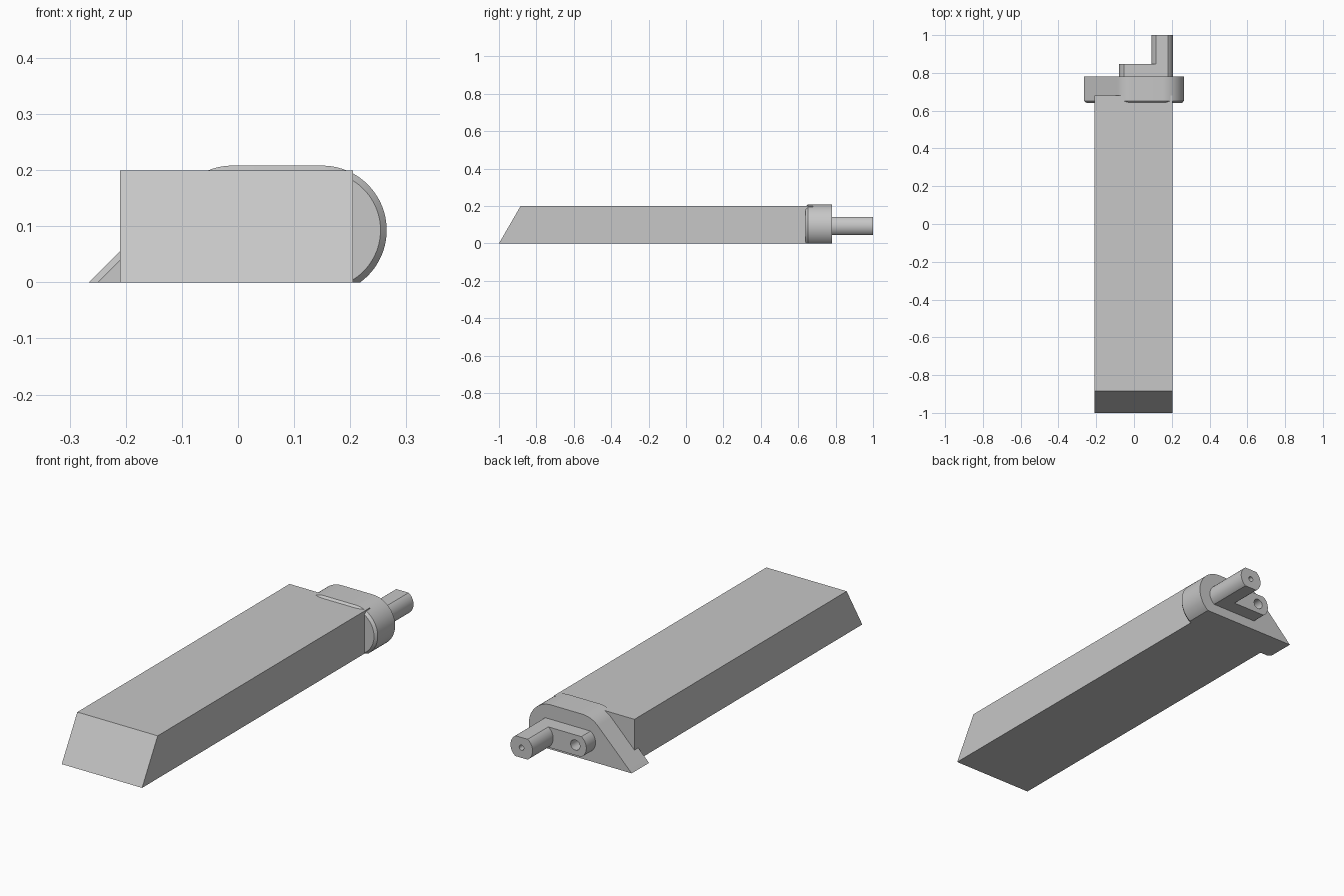
import bpy, bmesh
from math import sin, cos, asin, sqrt, radians

if "Cube" in bpy.data.objects:
    bpy.data.objects.remove(bpy.data.objects["Cube"], do_unlink=True)

grey = bpy.data.materials.new("light grey")
grey.use_nodes = True
grey.diffuse_color = (0.57, 0.57, 0.57, 1)
grey.node_tree.nodes["Principled BSDF"].inputs["Base Color"].default_value = grey.diffuse_color

AXIS_X, LUG_X, AXIS_Z = 0.149, -0.022, 0.093   # shaft axis and lug hole


def arc(cx, cz, r, start, end, n=24):
    """Points on a circle in the XZ plane, angles in radians."""
    angles = [start + (end - start) * i / n for i in range(n + 1)]
    return [(cx + r * cos(a), cz + r * sin(a)) for a in angles]


def loft(name, rings):
    """Join matching XZ outlines, each given as (y, points), and cap the ends."""
    bm = bmesh.new()
    loops = [[bm.verts.new((x, y, z)) for x, z in pts] for y, pts in rings]
    for a, b in zip(loops, loops[1:]):
        for i in range(len(a)):
            j = (i + 1) % len(a)
            bm.faces.new((a[i], a[j], b[j], b[i]))
    bm.faces.new(loops[0])
    bm.faces.new(loops[-1])
    bmesh.ops.recalc_face_normals(bm, faces=bm.faces)
    mesh = bpy.data.meshes.new(name)
    bm.to_mesh(mesh)
    bm.free()
    mesh.materials.append(grey)
    obj = bpy.data.objects.new(name, mesh)
    bpy.context.collection.objects.link(obj)
    return obj


def drill(obj, x, r, y0, y1):
    """Cut a round hole along Y."""
    cutter = loft(obj.name + "_cutter", [(y, arc(x, AXIS_Z, r, 0, radians(345), 23)) for y in (y0, y1)])
    cutter.hide_render = True
    mod = obj.modifiers.new("hole", "BOOLEAN")
    mod.object = cutter
    mod.solver = "EXACT"
    bpy.context.view_layer.objects.active = obj
    bpy.ops.object.modifier_apply(modifier=mod.name)
    bpy.data.objects.remove(cutter, do_unlink=True)


def flange_outline(r):
    """Rounded top, round right end, 45 degree slope on the left, flat base."""
    low = asin(AXIS_Z / r)
    left_x = -0.01
    toe = left_x - r * sqrt(2) - AXIS_Z
    return (arc(AXIS_X + 0.001, AXIS_Z, r, -low, radians(90), 40)
            + arc(left_x, AXIS_Z, r, radians(90), radians(135), 14)
            + [(toe, 0)])


def flatted_outline(left_x, right_x, r=0.057, half=0.0475):
    """Round ends with flats on top and bottom."""
    a = asin(half / r)
    turn = radians(180)
    return arc(right_x, AXIS_Z, r, -a, a) + arc(left_x, AXIS_Z, r, turn - a, turn + a)


# Long bar with a slanted front end
body = loft("body", [(y, [(-0.21, z0), (0.205, z0), (0.205, z1), (-0.21, z1)])
                     for y, z0, z1 in ((0, 0, 0.199), (0.68, 0, 0.199))])
for v in body.data.vertices:
    if v.co.y < 0.1:
        v.co.y = -1 if v.co.z < 0.1 else -0.885

# End flange with a chamfered front rim
flange = loft("flange", [(0.64, flange_outline(0.104)),
                         (0.652, flange_outline(0.115)),
                         (0.78, flange_outline(0.115))])

# Flat lug and the drive shaft, each with a hole
lug = loft("lug", [(y, flatted_outline(LUG_X, AXIS_X)) for y in (0.77, 0.848)])
drill(lug, LUG_X, 0.024, 0.782, 0.9)
shaft = loft("shaft", [(y, flatted_outline(AXIS_X, AXIS_X)) for y in (0.84, 1.0)])
drill(shaft, AXIS_X, 0.012, 0.93, 1.05)

# Smooth the curved walls, keep the edges sharp
for obj in (flange, lug, shaft):
    bpy.ops.object.select_all(action="DESELECT")
    obj.select_set(True)
    bpy.context.view_layer.objects.active = obj
    bpy.ops.object.shade_smooth_by_angle(angle=radians(30))
